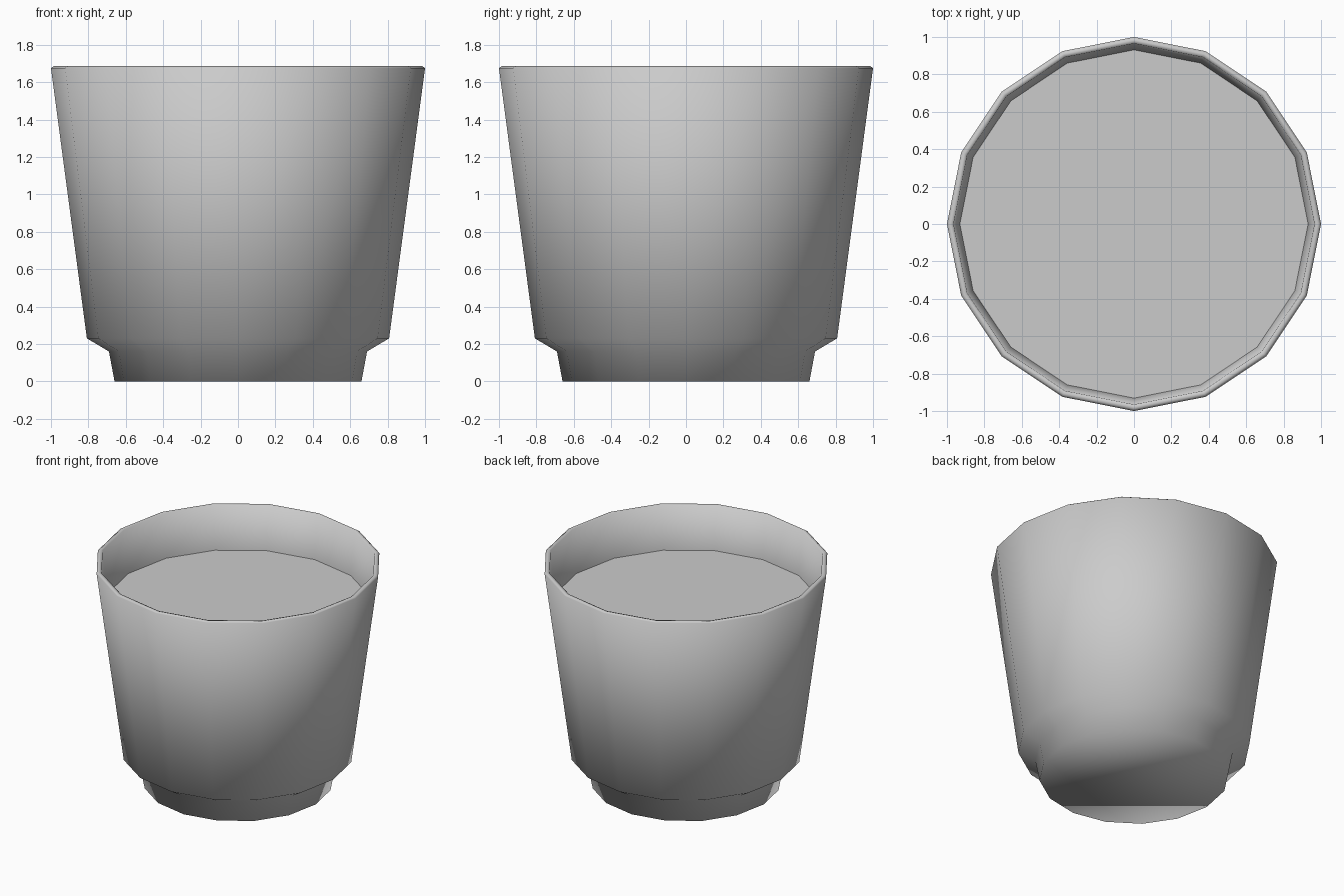
import bpy
from math import cos, sin, pi

if "Cube" in bpy.data.objects:
    bpy.data.objects.remove(bpy.data.objects["Cube"])

SIDES = 16

grey = bpy.data.materials.new("plain grey")
grey.use_nodes = True
colour = (0.6, 0.6, 0.6, 1)
grey.diffuse_color = colour
grey.node_tree.nodes["Principled BSDF"].inputs["Base Color"].default_value = colour


def ring(radius, z):
    return [(radius * cos(2 * pi * i / SIDES), radius * sin(2 * pi * i / SIDES), z)
            for i in range(SIDES)]


def lathe(name, profile, cap_start=False, cap_end=False):
    """Turn (radius, height) points round the z axis, with optional end caps."""
    verts = [v for r, z in profile for v in ring(r, z)]
    faces = []
    for k in range(len(profile) - 1):
        a, b = k * SIDES, (k + 1) * SIDES
        for i in range(SIDES):
            j = (i + 1) % SIDES
            faces.append((a + i, a + j, b + j, b + i))
    if cap_start:
        faces.append(tuple(reversed(range(SIDES))))
    if cap_end:
        faces.append(tuple(range(len(verts) - SIDES, len(verts))))
    mesh = bpy.data.meshes.new(name)
    mesh.from_pydata(verts, [], faces)
    mesh.materials.append(grey)
    mesh.shade_smooth()
    obj = bpy.data.objects.new(name, mesh)
    bpy.context.collection.objects.link(obj)
    return obj


# Pot wall: foot, step, flared body, thin rounded rim, inner wall
lathe("pot", [(0.66, 0), (0.69, 0.16), (0.808, 0.23), (1.0, 1.675),
              (0.985, 1.685), (0.965, 1.68), (0.93, 1.34)], cap_start=True)

# Flat fill inside the pot
lathe("soil", [(0.933, 1.35)], cap_end=True)
